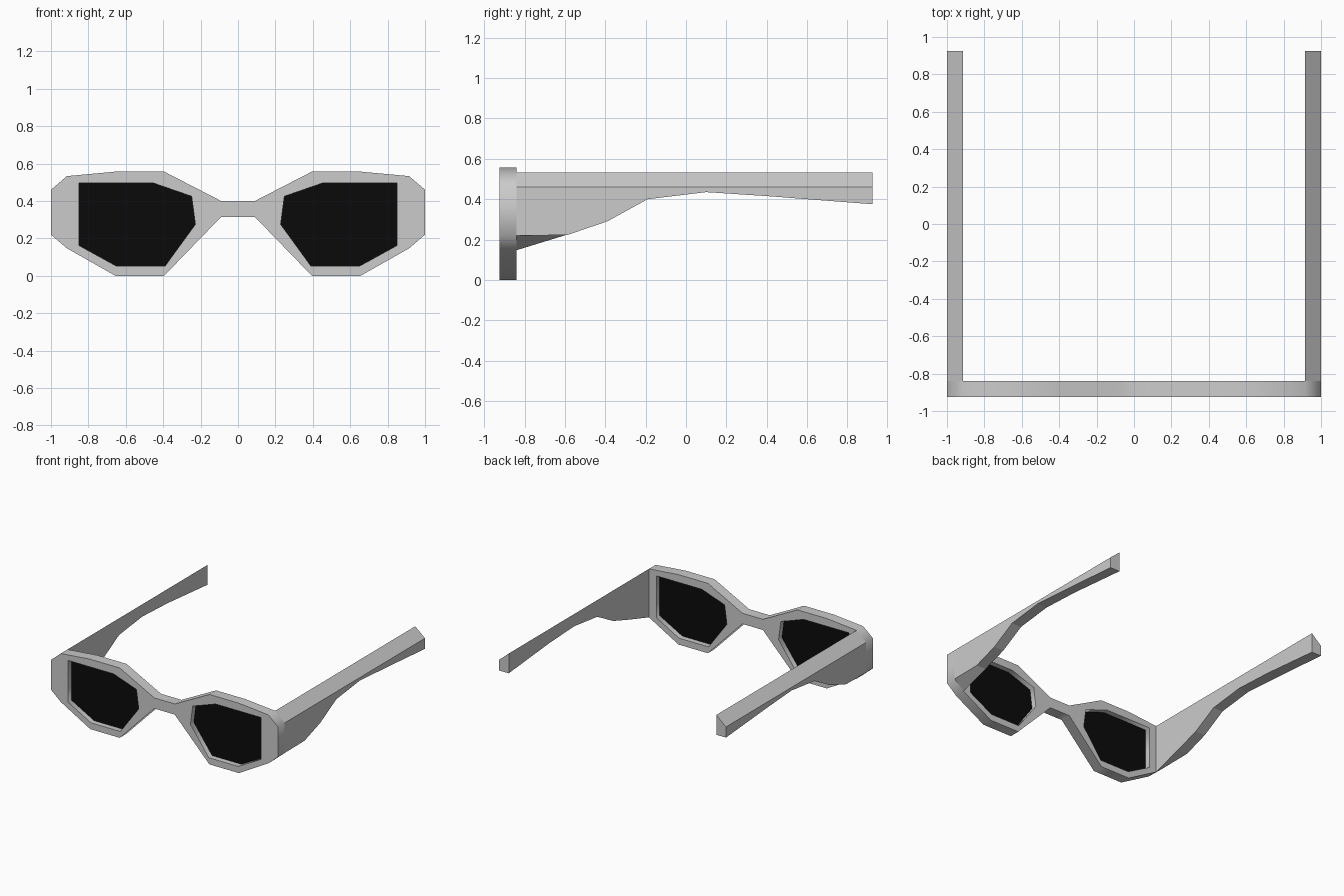
import bpy, bmesh

if "Cube" in bpy.data.objects:
    bpy.data.objects.remove(bpy.data.objects["Cube"])

Y_FRONT, Y_BACK, Y_END = -0.925, -0.84, 0.925
Y_MID = (Y_FRONT + Y_BACK) / 2

half_outline = [(0.09, 0.40), (0.395, 0.557), (0.655, 0.557), (0.915, 0.533), (1.0, 0.46),
                (1.0, 0.22), (0.915, 0.147), (0.655, 0.0), (0.395, 0.0), (0.09, 0.315)]
lens_outline = [(0.45, 0.495), (0.85, 0.495), (0.85, 0.162), (0.65, 0.052),
                (0.39, 0.052), (0.228, 0.275), (0.248, 0.425)]


def flip(points):
    return [(-x, z) for x, z in reversed(points)]


def mesh_object(name, verts, faces, mirrored=True):
    mesh = bpy.data.meshes.new(name)
    mesh.from_pydata(verts, [], faces)
    bm = bmesh.new()
    bm.from_mesh(mesh)
    bmesh.ops.recalc_face_normals(bm, faces=bm.faces)
    bm.to_mesh(mesh)
    bm.free()
    obj = bpy.data.objects.new(name, mesh)
    bpy.context.collection.objects.link(obj)
    if mirrored:
        obj.modifiers.new("mirror", 'MIRROR').use_axis[0] = True
    return obj


# Front frame: filled outline with two lens holes, extruded in depth
curve = bpy.data.curves.new("front_frame", 'CURVE')
curve.dimensions = '2D'
curve.fill_mode = 'BOTH'
curve.extrude = (Y_BACK - Y_FRONT) / 2
for loop in (half_outline + flip(half_outline), lens_outline, flip(lens_outline)):
    spline = curve.splines.new('POLY')
    spline.points.add(len(loop) - 1)
    for point, (x, z) in zip(spline.points, loop):
        point.co = (x, z, 0, 1)
    spline.use_cyclic_u = True
frame = bpy.data.objects.new("front_frame", curve)
bpy.context.collection.objects.link(frame)
frame.location.y = Y_MID
frame.rotation_euler.x = 1.5707963

# Lenses: thin dark panes in the middle of the frame depth
lens = mesh_object("lenses", [(x, Y_MID, z) for x, z in lens_outline],
                   [tuple(range(len(lens_outline)))])
dark = bpy.data.materials.new("dark_lens")
dark.diffuse_color = (0.003, 0.003, 0.003, 1)
dark.use_nodes = True
dark.node_tree.nodes["Principled BSDF"].inputs["Base Color"].default_value = dark.diffuse_color
lens.data.materials.append(dark)

# Temples: four-sided sections lofted backwards (y, outer bottom, inner bottom)
sections = [(Y_BACK, 0.22, 0.147), (-0.59, 0.222, 0.224), (-0.39, 0.29, 0.29),
            (-0.19, 0.40, 0.40), (0.10, 0.435, 0.435), (0.42, 0.414, 0.42),
            (Y_END, 0.375, 0.375)]
verts, faces = [], []
for y, outer, inner in sections:
    verts += [(0.915, y, 0.533), (1.0, y, 0.46), (1.0, y, outer), (0.915, y, inner)]
for i in range(len(sections) - 1):
    for k in range(4):
        a, b = 4 * i + k, 4 * i + (k + 1) % 4
        faces.append((a, b, b + 4, a + 4))
n = len(verts)
faces.append((n - 4, n - 3, n - 2, n - 1))
mesh_object("temples", verts, faces)
